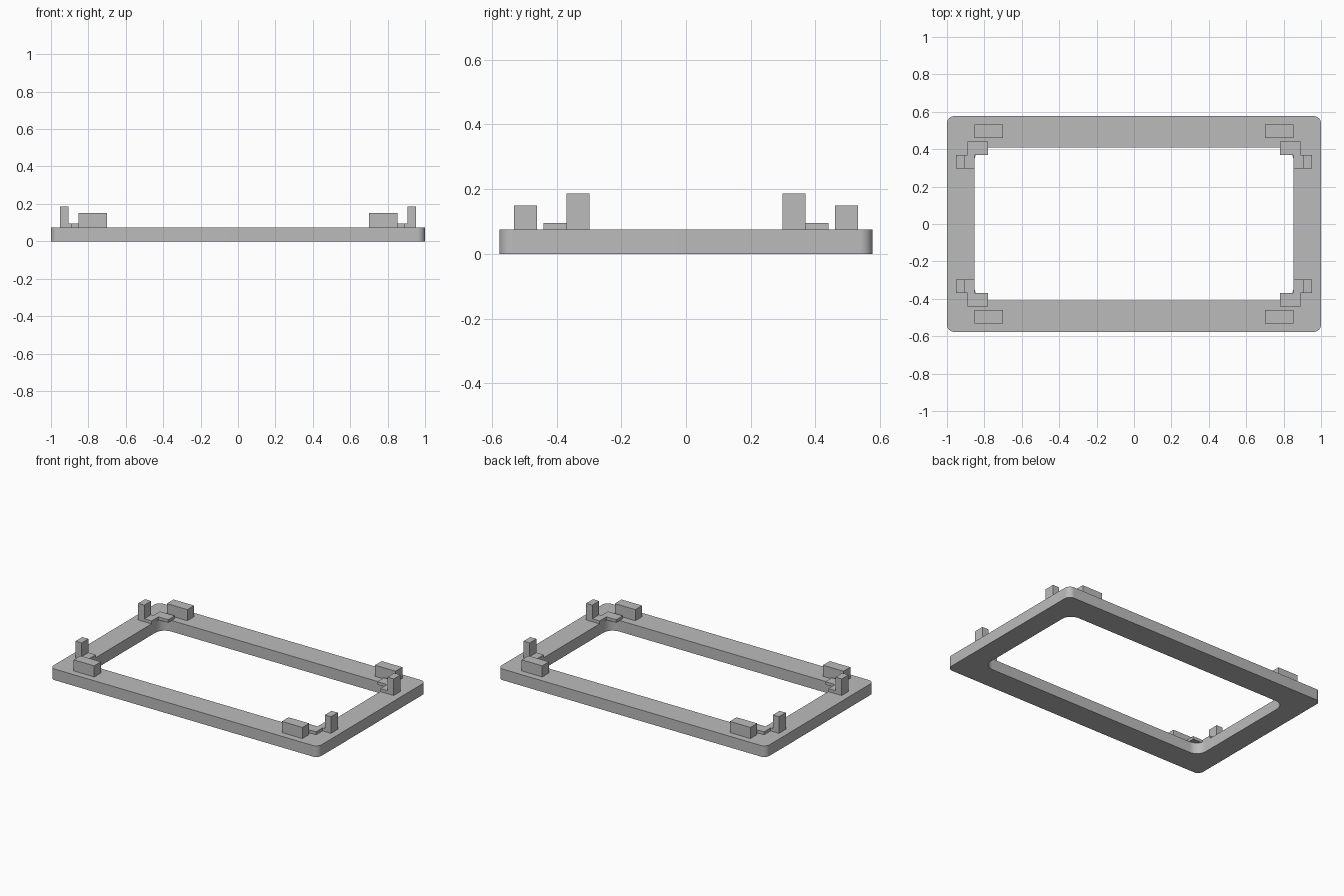
import bpy, bmesh, math

cube = bpy.data.objects.get("Cube")
if cube:
    bpy.data.objects.remove(cube, do_unlink=True)

grey = bpy.data.materials.new("plain grey")
grey.use_nodes = True
colour = (0.5, 0.5, 0.5, 1)
grey.diffuse_color = colour
grey.node_tree.nodes["Principled BSDF"].inputs["Base Color"].default_value = colour

TOP = 0.075       # upper face of the frame
LIP = 0.095       # upper face of the corner lips


def rounded_loop(hx, hy, r, steps=10):
    """Outline of a rounded rectangle, counter-clockwise."""
    pts = []
    for q, (sx, sy) in enumerate([(1, 1), (-1, 1), (-1, -1), (1, -1)]):
        for i in range(steps + 1):
            a = math.pi / 2 * (q + i / steps)
            pts.append((sx * (hx - r) + r * math.cos(a),
                        sy * (hy - r) + r * math.sin(a)))
    return pts


def finish(name, bm):
    bmesh.ops.recalc_face_normals(bm, faces=bm.faces)
    mesh = bpy.data.meshes.new(name)
    bm.to_mesh(mesh)
    bm.free()
    mesh.materials.append(grey)
    ob = bpy.data.objects.new(name, mesh)
    bpy.context.collection.objects.link(ob)
    return ob


def prism(name, pts, z0, z1):
    """Extrude a flat outline from z0 up to z1."""
    bm = bmesh.new()
    face = bm.faces.new([bm.verts.new((x, y, z0)) for x, y in pts])
    ext = bmesh.ops.extrude_face_region(bm, geom=[face])
    for v in ext["geom"]:
        if isinstance(v, bmesh.types.BMVert):
            v.co.z = z1
    return finish(name, bm)


# Frame: outer and inner rounded outlines bridged into a ring
bm = bmesh.new()
rings = []
for hx, hy, r in [(1, 0.577, 0.04), (0.853, 0.408, 0.07)]:
    for z in (0, TOP):
        rings.append([bm.verts.new((x, y, z)) for x, y in rounded_loop(hx, hy, r)])
out_low, out_top, in_low, in_top = rings
for a, b in [(out_low, out_top), (out_top, in_top), (in_top, in_low), (in_low, out_low)]:
    n = len(a)
    for i in range(n):
        j = (i + 1) % n
        bm.faces.new((a[i], a[j], b[j], b[i]))
frame = finish("frame", bm)
bpy.context.view_layer.objects.active = frame
frame.select_set(True)
bpy.ops.object.shade_smooth_by_angle(angle=math.radians(30))
frame.select_set(False)


def rect(x0, x1, y0, y1):
    return [(x0, y0), (x1, y0), (x1, y1), (x0, y1)]


# Corner fittings, repeated in all four corners
lip = [(0.78, 0.37), (0.853, 0.37), (0.853, 0.298), (0.907, 0.298),
       (0.907, 0.37), (0.89, 0.37), (0.89, 0.44), (0.78, 0.44)]
parts = {
    "stop_block": (rect(0.70, 0.853, 0.46, 0.532), TOP, 0.15),
    "corner_lip": (lip, TOP, LIP),
    "post": (rect(0.907, 0.953, 0.298, 0.37), TOP, 0.187),
}
for side, sx in (("left", 1), ("right", -1)):
    for end, sy in (("back", 1), ("front", -1)):
        for part, (pts, z0, z1) in parts.items():
            prism(f"{end}_{side}_{part}", [(sx * x, sy * y) for x, y in pts], z0, z1)
